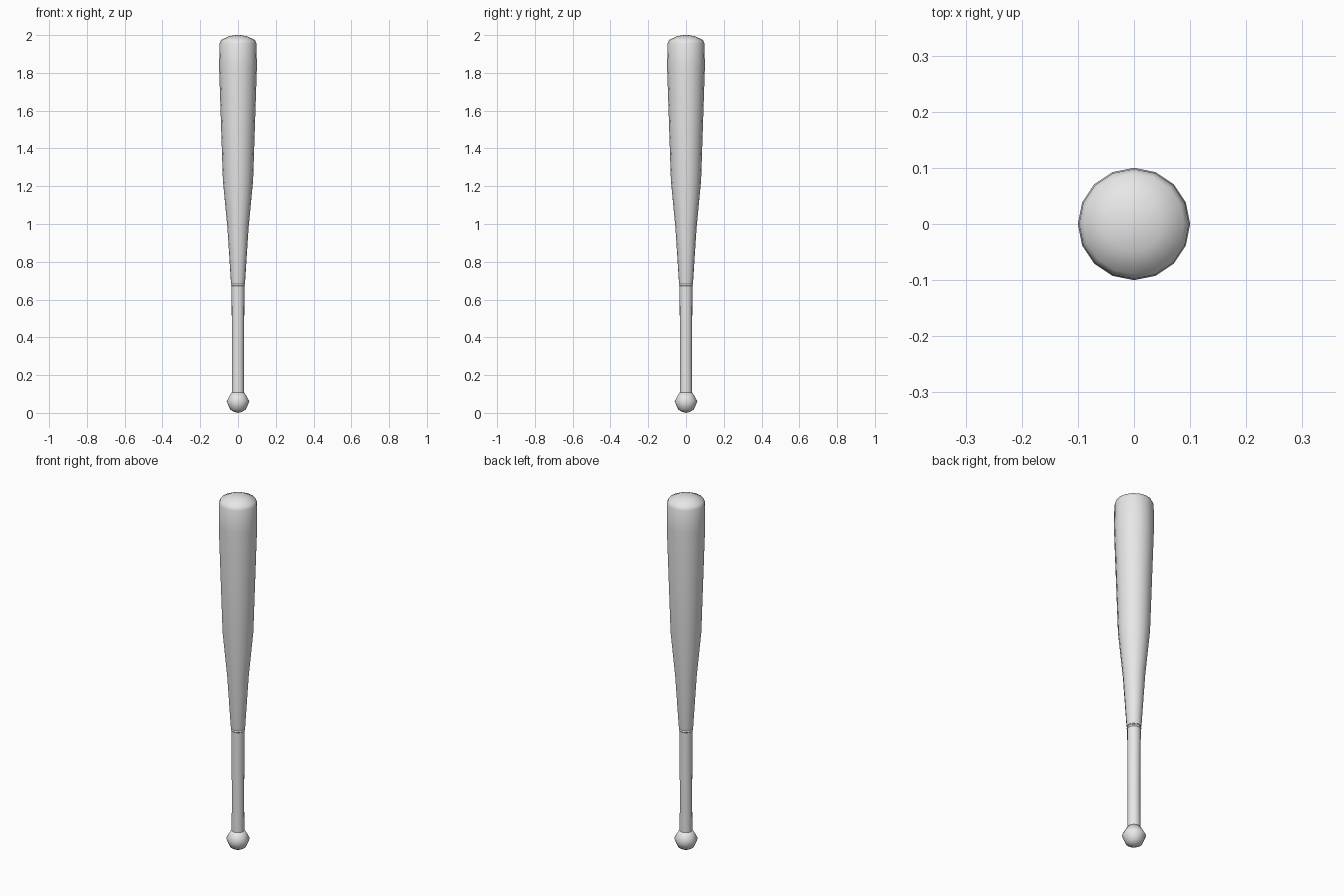
import bpy, bmesh, math
from mathutils import Matrix

cube = bpy.data.objects.get("Cube")
if cube:
    bpy.data.objects.remove(cube, do_unlink=True)

SIDES = 16

grey = bpy.data.materials.new("plain_grey")
grey.use_nodes = True
grey.diffuse_color = (0.8, 0.8, 0.8, 1)
grey.node_tree.nodes["Principled BSDF"].inputs["Base Color"].default_value = (0.8, 0.8, 0.8, 1)


def lathe(name, profile, sharp_angle):
    """Spin a (radius, height) profile around the z axis."""
    bm = bmesh.new()
    verts = [bm.verts.new((r, 0, z)) for r, z in profile]
    edges = [bm.edges.new(pair) for pair in zip(verts, verts[1:])]
    bmesh.ops.spin(bm, geom=verts + edges, cent=(0, 0, 0), axis=(0, 0, 1),
                   angle=math.tau, steps=SIDES, use_merge=True)
    bmesh.ops.remove_doubles(bm, verts=bm.verts, dist=0.0005)
    bmesh.ops.recalc_face_normals(bm, faces=bm.faces)
    mesh = bpy.data.meshes.new(name)
    bm.to_mesh(mesh)
    bm.free()
    mesh.materials.append(grey)
    obj = bpy.data.objects.new(name, mesh)
    bpy.context.collection.objects.link(obj)
    bpy.ops.object.select_all(action="DESELECT")
    obj.select_set(True)
    bpy.context.view_layer.objects.active = obj
    bpy.ops.object.shade_smooth_by_angle(angle=math.radians(sharp_angle))
    return obj


# Rounded knob at the foot of the handle
lathe("knob", [(0, 0), (0.02, 0.005), (0.042, 0.018), (0.06, 0.062),
               (0.034, 0.108), (0, 0.108)], 80)

# Slim grip, closed inside the knob and the barrel
lathe("handle", [(0, 0.1), (0.033, 0.1), (0.032, 0.3), (0.033, 0.5),
                 (0.034, 0.672), (0.034, 0.7), (0, 0.7)], 50)

# Thin collar where the grip ends
lathe("grip_collar", [(0, 0.672), (0.034, 0.672), (0.037, 0.677),
                      (0.034, 0.683), (0, 0.683)], 80)

# Tapered barrel with a domed end
lathe("barrel", [(0, 0.686), (0.036, 0.686), (0.038, 0.7), (0.056, 0.98),
                 (0.08, 1.23), (0.089, 1.5), (0.1, 1.83), (0.098, 1.955),
                 (0.09, 1.974), (0.05, 1.993), (0.02, 1.999), (0, 2)], 60)
